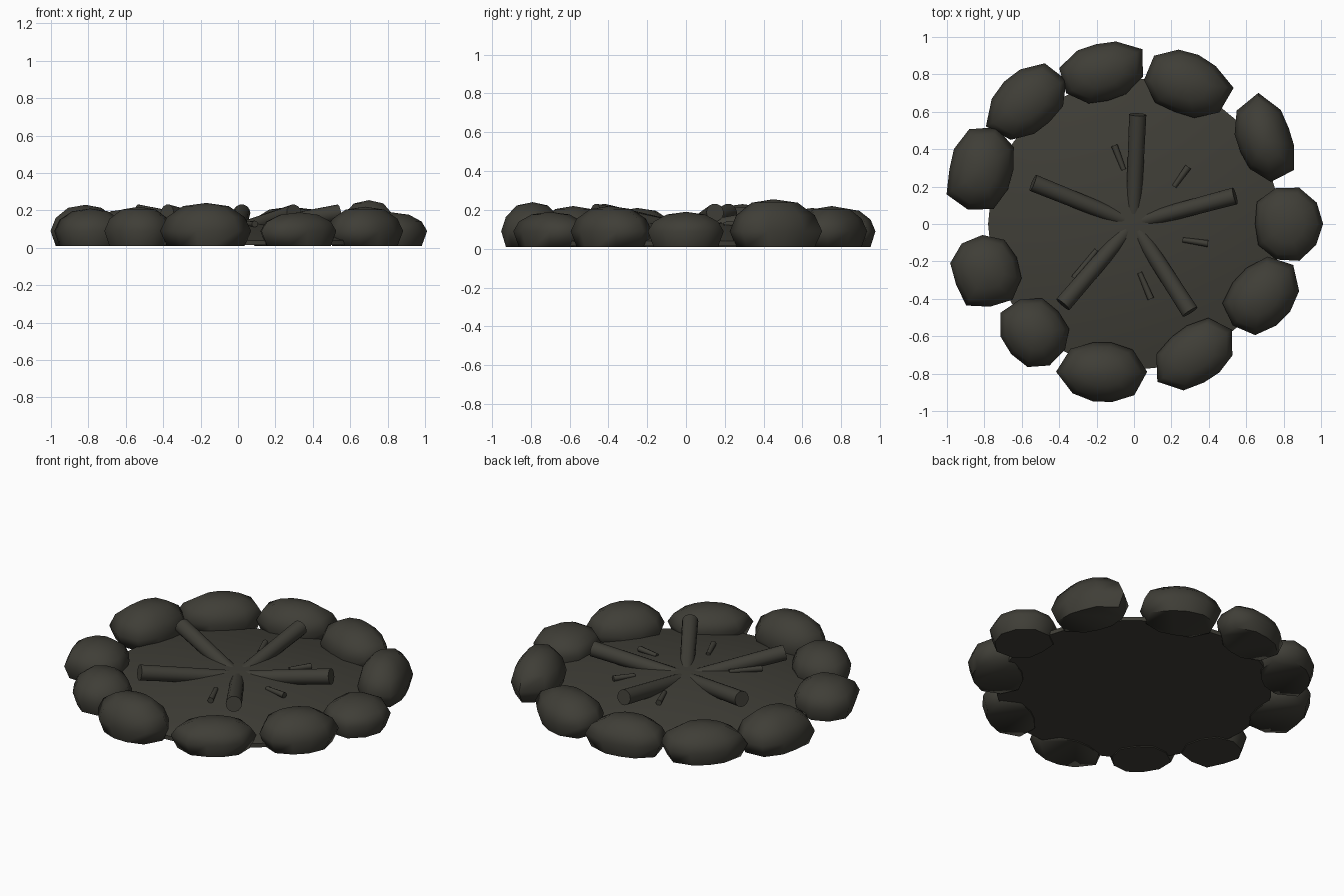
import bpy, bmesh, math, random
from mathutils import Vector

random.seed(4)
cube = bpy.data.objects.get("Cube")
if cube:
    bpy.data.objects.remove(cube, do_unlink=True)

# One charred stone colour throughout
charcoal = bpy.data.materials.new("charcoal")
charcoal.use_nodes = True
charcoal.diffuse_color = (0.05, 0.048, 0.038, 1)
shader = charcoal.node_tree.nodes["Principled BSDF"]
shader.inputs["Base Color"].default_value = charcoal.diffuse_color
shader.inputs["Roughness"].default_value = 0.9


def finish(name, bm, angle):
    """Turn a bmesh into a named, smooth-shaded object."""
    bmesh.ops.recalc_face_normals(bm, faces=bm.faces)
    mesh = bpy.data.meshes.new(name)
    bm.to_mesh(mesh)
    bm.free()
    mesh.materials.append(charcoal)
    obj = bpy.data.objects.new(name, mesh)
    bpy.context.collection.objects.link(obj)
    bpy.ops.object.select_all(action="DESELECT")
    obj.select_set(True)
    bpy.context.view_layer.objects.active = obj
    bpy.ops.object.shade_smooth_by_angle(angle=math.radians(angle))
    return obj


def skin(bm, rings, apex=None):
    """Bridge equal rings of points, cap the start, close the end."""
    loops = [[bm.verts.new(p) for p in ring] for ring in rings]
    n = len(loops[0])
    for low, high in zip(loops, loops[1:]):
        for i in range(n):
            j = (i + 1) % n
            bm.faces.new((low[i], low[j], high[j], high[i]))
    bm.faces.new(loops[0])
    if apex is None:
        bm.faces.new(loops[-1])
    else:
        tip = bm.verts.new(apex)
        for i in range(n):
            bm.faces.new((loops[-1][i], loops[-1][(i + 1) % n], tip))


def circle(radius, z, sides):
    return [(radius * math.cos(math.tau * i / sides),
             radius * math.sin(math.tau * i / sides), z) for i in range(sides)]


def stone(name, x, y, length, width, turn, height, corner):
    """Boulder: rounded outline with one pulled corner, domed on top."""
    turn, corner = math.radians(turn), math.radians(corner)
    sides = 10
    outline = []
    for i in range(sides):
        a = corner + math.tau * i / sides
        u, v = math.cos(a - turn), math.sin(a - turn)
        r = (abs(u / length) ** 2.4 + abs(v / width) ** 2.4) ** (-1 / 2.4)
        r *= random.uniform(0.97, 1.05) + (0.1 if i == 0 else 0)
        outline.append((r * math.cos(a), r * math.sin(a)))
    profile = [(0.01, 0.85), (0.09, 1.0), (0.09 + (height - 0.09) * 0.5, 0.85),
               (height * 0.93, 0.5)]
    rings = [[(x + px * s, y + py * s, z) for px, py in outline]
             for z, s in profile]
    bm = bmesh.new()
    skin(bm, rings, (x, y, height))
    finish(name, bm, 70)


def stick(name, start, end, r_start, r_end, sides):
    """Round stick between two points."""
    start, end = Vector(start), Vector(end)
    axis = (end - start).normalized()
    side = axis.cross(Vector((0, 0, 1))).normalized()
    up = side.cross(axis)
    rings = []
    for centre, r in ((start, r_start), (end, r_end)):
        rings.append([centre + r * (side * math.cos(math.tau * i / sides)
                                    + up * math.sin(math.tau * i / sides))
                      for i in range(sides)])
    bm = bmesh.new()
    skin(bm, rings)
    finish(name, bm, 50)


def mound_height(x, y):
    r = min(1, math.hypot(x, y) / 0.78)
    return 0.04 + 0.1 * (1 - r ** 2)


# Low ash mound
bm = bmesh.new()
radii = [0.78, 0.65, 0.5, 0.35, 0.18]
skin(bm, [circle(0.78, 0.015, 32)]
     + [circle(r, mound_height(r, 0), 32) for r in radii], (0, 0, 0.14))
finish("ash_mound", bm, 50)

# Ring of stones: x, y, half length, half width, turn, height, corner direction
stones = [
    (-.815, .29, .23, .17, 75, .23, 215),
    (-.57, .65, .23, .16, 40, .21, 210),
    (-.17, .81, .23, .15, 15, .21, 30),
    (.28, .75, .23, .16, -20, .22, -5),
    (.7, .45, .23, .145, 110, .255, 98),
    (.82, 0, .2, .175, 90, .19, 0),
    (.68, -.39, .22, .165, 50, .22, 45),
    (.33, -.7, .23, .15, 35, .19, 215),
    (-.17, -.79, .23, .155, -5, .24, 180),
    (-.53, -.58, .19, .17, -40, .22, 150),
    (-.79, -.25, .195, .18, -70, .21, 240),
]
for number, spec in enumerate(stones, 1):
    stone(f"ring_stone_{number}", *spec)

# Logs fan out and rise from the middle
ends = [(.02, .585), (.54, .15), (.3, -.47), (-.38, -.43), (-.54, .22)]
for number, (x, y) in enumerate(ends, 1):
    stick(f"log_{number}", (-.005, .005, .09), (x, y, .187), .04, .046, 14)

# Small twigs half sunk in the ash
twigs = [(-.055, .29, -.105, .42), (.215, .2, .29, .305), (.26, -.085, .395, -.105),
         (.03, -.26, .09, -.4), (-.2, -.14, -.32, -.29)]
for number, (ax, ay, bx, by) in enumerate(twigs, 1):
    stick(f"twig_{number}", (ax, ay, mound_height(ax, ay)),
          (bx, by, mound_height(bx, by) + .015), .013, .018, 8)
